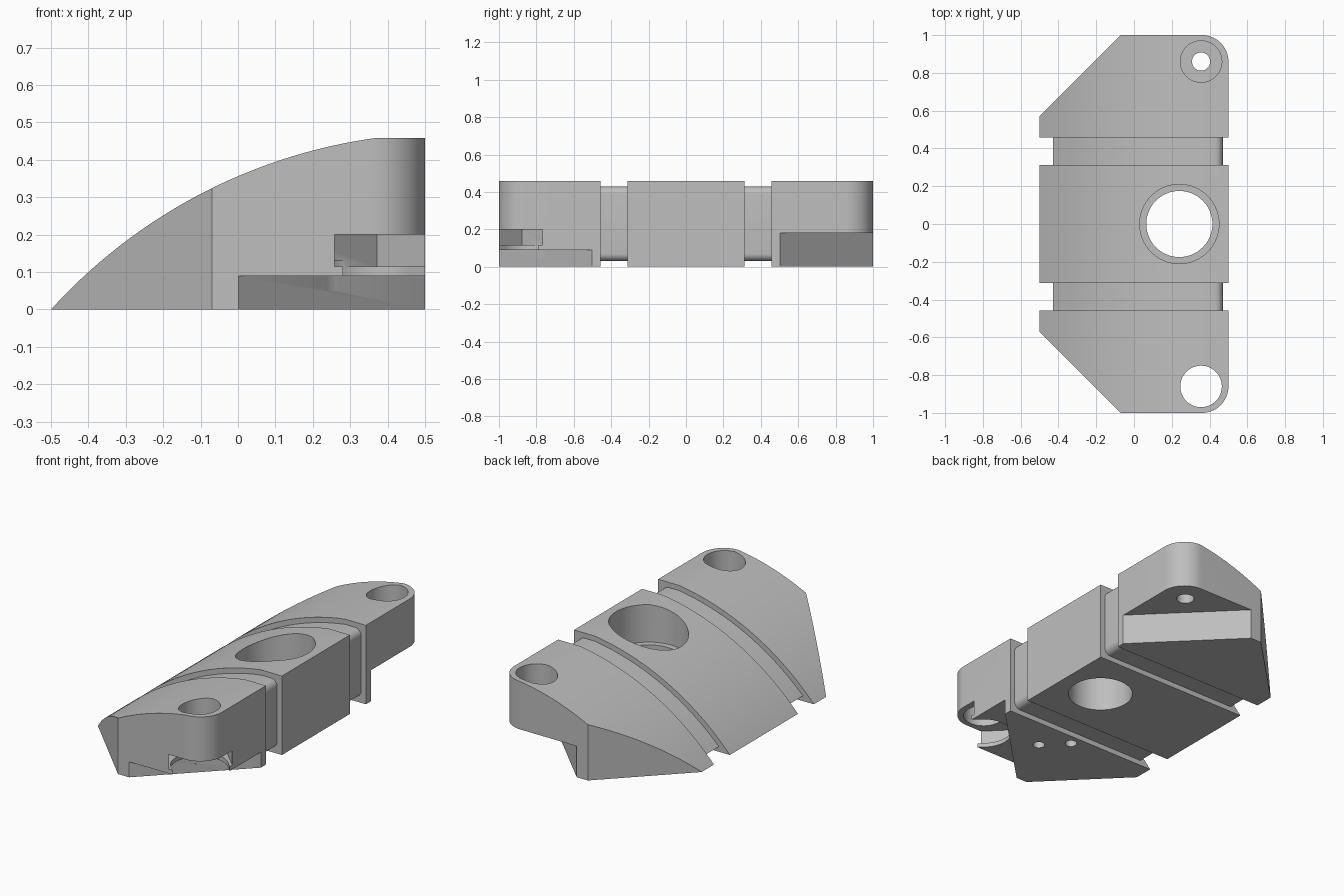
import bpy, bmesh, math
from math import sin, cos, pi, sqrt
from mathutils import Vector

cube = bpy.data.objects.get("Cube")
if cube:
    bpy.data.objects.remove(cube, do_unlink=True)

grey = bpy.data.materials.new("plain grey")
grey.use_nodes = True
colour = (0.52, 0.52, 0.52, 1)
grey.diffuse_color = colour
grey.node_tree.nodes["Principled BSDF"].inputs["Base Color"].default_value = colour


def prism(name, pts, low, high, axis="Z"):
    """Extrude a flat outline along z, or an xz outline along y."""
    bm = bmesh.new()
    place = (lambda p, h: (p[0], p[1], h)) if axis == "Z" else (lambda p, h: (p[0], h, p[1]))
    face = bm.faces.new([bm.verts.new(place(p, low)) for p in pts])
    move = Vector((0, 0, high - low)) if axis == "Z" else Vector((0, high - low, 0))
    ext = bmesh.ops.extrude_face_region(bm, geom=[face])
    verts = [v for v in ext["geom"] if isinstance(v, bmesh.types.BMVert)]
    bmesh.ops.translate(bm, verts=verts, vec=move)
    bmesh.ops.recalc_face_normals(bm, faces=bm.faces)
    mesh = bpy.data.meshes.new(name)
    bm.to_mesh(mesh)
    bm.free()
    mesh.materials.append(grey)
    obj = bpy.data.objects.new(name, mesh)
    bpy.context.collection.objects.link(obj)
    return obj


def arc(cx, cy, r, start, end, n):
    step = (end - start) / n
    return [(cx + r * cos(start + i * step), cy + r * sin(start + i * step)) for i in range(n + 1)]


def side_profile(inset):
    """Curved back, flat crest and straight face; the inset version has rounded edges."""
    cx, cz, r = 0.565, -0.965, 1.437 - inset
    low, top, right = inset, 0.458 - inset, 0.5 - inset
    start = pi - math.asin((low - cz) / r)
    end = pi - math.asin((top - cz) / r)
    pts = arc(cx, cz, r, start, end, 32)
    if inset:
        k = 0.04
        pts += arc(right - k, top - k, k, pi / 2, 0, 8)
        pts += arc(right - k, low + k, k, 0, -pi / 2, 8)
    else:
        pts += [(right, top), (right, low)]
    return pts


body = prism("clamp_body", side_profile(0), -1.1, 1.1, "Y")


def combine(tool, operation="DIFFERENCE"):
    tool.hide_render = True
    mod = body.modifiers.new(tool.name, "BOOLEAN")
    mod.operation, mod.solver, mod.object = operation, "EXACT", tool
    bpy.context.view_layer.objects.active = body
    bpy.ops.object.modifier_apply(modifier=mod.name)
    bpy.data.objects.remove(tool, do_unlink=True)


def drill(name, x, y, r, low, high, n=48):
    combine(prism(name, arc(x, y, r, 0, 2 * pi, n)[:-1], low, high))


# Plan outline: clipped corners on one side, rounded on the other
plan = [(-0.5, 0.57), (-0.5, -0.57), (-0.07, -1)]
plan += arc(0.36, -0.86, 0.14, -pi / 2, 0, 16)
plan += arc(0.36, 0.86, 0.14, 0, pi / 2, 16) + [(-0.07, 1)]
combine(prism("plan", plan, -0.2, 0.7), "INTERSECT")

# Two grooves running all the way round, each with a slimmer core
for s in (-1, 1):
    a, b = sorted((s * 0.312, s * 0.458))
    combine(prism("groove", [(-1, -1), (1, -1), (1, 1), (-1, 1)], a, b, "Y"))
    combine(prism("core", side_profile(0.03), a - 0.01, b + 0.01, "Y"), "UNION")

# Diagonal steps under both outer corners
for s, height in ((-1, 0.09), (1, 0.18)):
    combine(prism("step", [(-0.2, s * 1.2), (0.7, s * 0.305), (0.7, s * 1.2)], -0.1, height))

# Stepped hole in the middle
drill("middle_hole", 0.24, 0, 0.175, -0.1, 0.7, 64)
drill("middle_counterbore", 0.24, 0, 0.21, 0.24, 0.7, 64)

# Back screw hole with counterbore
drill("back_hole", 0.355, 0.86, 0.048, 0.1, 0.7)
drill("back_counterbore", 0.355, 0.86, 0.11, 0.25, 0.7)

# Front hole, with a two-width slot that opens diagonally at the corner
centre = Vector((0.355, -0.86))
along = Vector((1, -1)).normalized()
across = Vector((1, 1)).normalized()
drill("front_hole", centre.x, centre.y, 0.11, 0.05, 0.7)
wide = [centre + across * w + along * d
        for w, d in ((-0.168, -0.144), (-0.168, 0.4), (0.168, 0.4), (0.168, -0.144))]
combine(prism("wide_slot", wide, 0.115, 0.2))
narrow = arc(centre.x, centre.y, 0.152, pi / 4, 5 * pi / 4, 24)
narrow += [centre - across * 0.152 + along * 0.4, centre + across * 0.152 + along * 0.4]
combine(prism("narrow_slot", narrow, 0.05, 0.13))

# Small blind holes underneath, in line with the slot
for offset in (0.215, 0.34):
    drill("blind_hole", centre.x - offset, centre.y + offset, 0.032, -0.1, 0.15, 24)

bpy.ops.object.select_all(action="DESELECT")
body.select_set(True)
bpy.context.view_layer.objects.active = body
bpy.ops.object.shade_smooth_by_angle(angle=math.radians(25))
